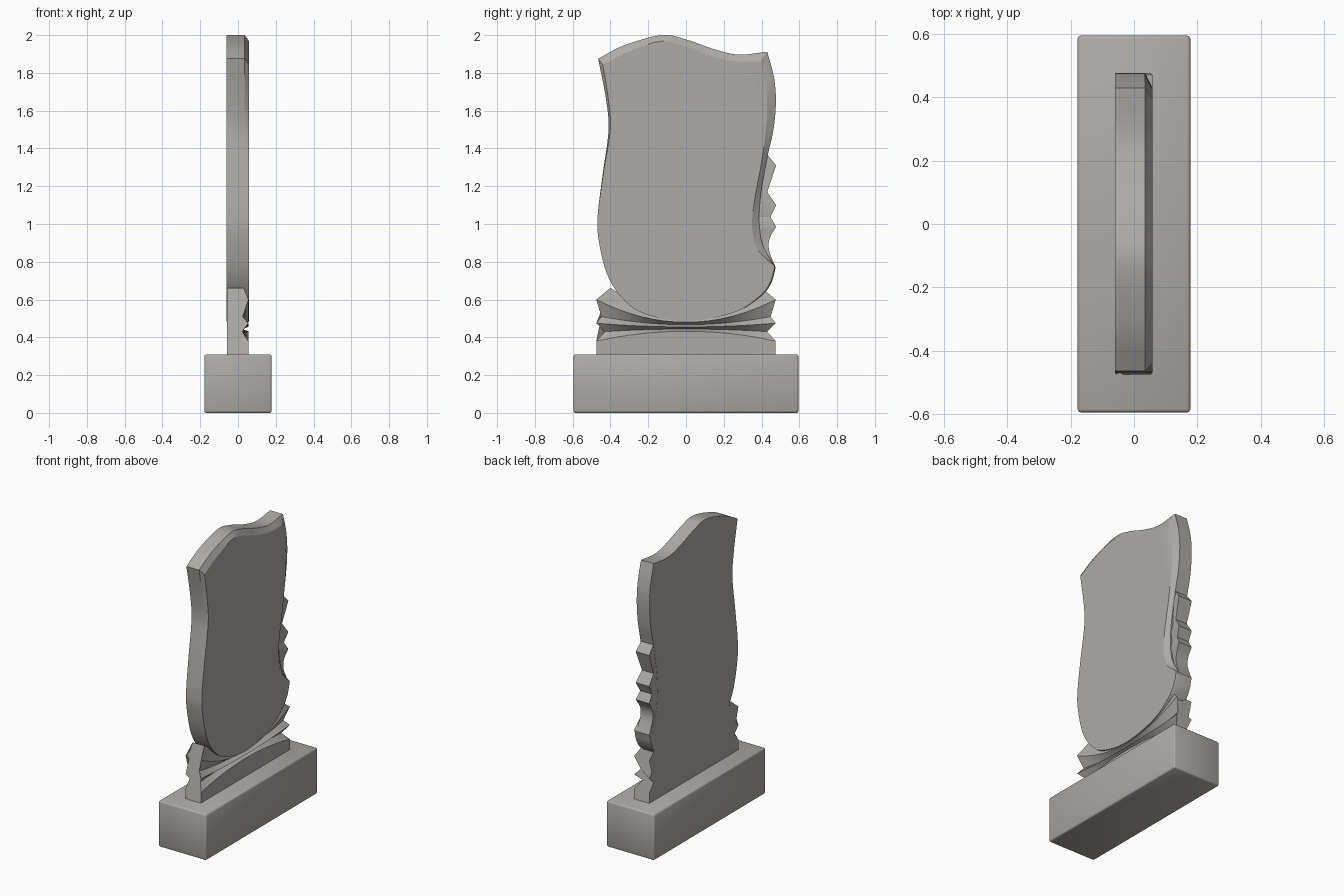
import bpy, bmesh, math
from mathutils import Vector

stone = bpy.data.materials.new("grey stone")
stone.diffuse_color = (0.42, 0.41, 0.385, 1)

BACK, EDGE, FACE = -0.06, 0.035, 0.058


def finish(bm, name, angle):
    bmesh.ops.recalc_face_normals(bm, faces=bm.faces)
    me = bpy.data.meshes.new(name)
    bm.to_mesh(me)
    bm.free()
    ob = bpy.data.objects.new(name, me)
    bpy.context.collection.objects.link(ob)
    me.materials.append(stone)
    bpy.ops.object.select_all(action='DESELECT')
    ob.select_set(True)
    bpy.context.view_layer.objects.active = ob
    bpy.ops.object.shade_smooth_by_angle(angle=math.radians(angle))
    return ob


def spline(pts, n=6):
    """Catmull-Rom curve through the points, last point left out."""
    p = [Vector(q) for q in pts]
    p = [2 * p[0] - p[1]] + p + [2 * p[-1] - p[-2]]
    out = []
    for a, b, c, d in zip(p, p[1:], p[2:], p[3:]):
        for i in range(n):
            t = i / n
            out.append(0.5 * (2 * b + (c - a) * t + (2 * a - 5 * b + 4 * c - d) * t * t
                              + (3 * b - a - 3 * c + d) * t ** 3))
    return out


def loft(name, rings, angle, closed_rows=False):
    """Skin closed rings, cap the first and last ring."""
    bm = bmesh.new()
    vs = [[bm.verts.new(p) for p in r] for r in rings]
    m = len(rings[0])
    for r, s in zip(vs, vs[1:]):
        for i in range(m):
            j = (i + 1) % m
            bm.faces.new((r[i], r[j], s[j], s[i]))
    bm.faces.new(vs[0])
    bm.faces.new(vs[-1])
    return finish(bm, name, angle)


# plinth block
bm = bmesh.new()
bmesh.ops.create_cube(bm, size=1)
for v in bm.verts:
    v.co = Vector((v.co.x * 0.356, v.co.y * 1.19, (v.co.z + 0.5) * 0.31))
bmesh.ops.bevel(bm, geom=bm.edges[:], offset=0.01, segments=2, profile=0.5, affect='EDGES')
finish(bm, "plinth", 60)

# headstone slab: outer edge (y, z) and the inner edge of its front chamfer (y, z)
lower_left = [(0.475, 0.77, 0.47, 0.775), (0.45, 0.685, 0.445, 0.69), (0.39, 0.61, 0.387, 0.615),
              (0.25, 0.53, 0.25, 0.53), (0, 0.485, 0, 0.485), (-0.22, 0.525, -0.22, 0.525),
              (-0.34, 0.61, -0.34, 0.61), (-0.42, 0.74, -0.42, 0.74), (-0.463, 0.92, -0.463, 0.92),
              (-0.467, 1.05, -0.467, 1.05), (-0.44, 1.27, -0.437, 1.27), (-0.41, 1.5, -0.401, 1.5),
              (-0.425, 1.67, -0.411, 1.66), (-0.465, 1.875, -0.44, 1.843)]
top = [(-0.465, 1.875, -0.44, 1.843), (-0.33, 1.945, -0.31, 1.91), (-0.13, 2.0, -0.14, 1.967),
       (0, 1.977, -0.02, 1.945), (0.15, 1.925, 0.13, 1.89), (0.28, 1.897, 0.26, 1.862),
       (0.43, 1.912, 0.395, 1.86)]
right = [(0.43, 1.912, 0.395, 1.86), (0.465, 1.78, 0.422, 1.73), (0.476, 1.65, 0.43, 1.6),
         (0.463, 1.5, 0.417, 1.45), (0.43, 1.35, 0.395, 1.3), (0.395, 1.15, 0.362, 1.12),
         (0.388, 1.0, 0.35, 0.99), (0.41, 0.88, 0.375, 0.87), (0.475, 0.77, 0.47, 0.775)]
outline = spline([Vector(p) for p in lower_left]) + spline(top) + spline(right)
loft("headstone_slab", [[(BACK, p[0], p[1]) for p in outline],
                        [(EDGE, p[0], p[1]) for p in outline],
                        [(FACE, p[2], p[3]) for p in outline]], 25)

# pleated foot: end y, end z, middle z, front x of every fold
folds = [(0.475, 0.29, 0.29, 0.055), (0.475, 0.38, 0.432, 0.055), (0.43, 0.43, 0.444, 0.022),
         (0.475, 0.475, 0.455, 0.055), (0.448, 0.51, 0.467, 0.025), (0.475, 0.6, 0.48, 0.055),
         (0.40, 0.662, 0.53, 0.03)]
rings = []
for k in range(25):
    s = k / 12 - 1
    front = [(x, s * y, zm + (ze - zm) * s * s) for y, ze, zm, x in folds]
    rings.append(front + [(BACK + 0.001, y, z) for x, y, z in reversed(front)])
loft("pleated_foot", rings, 20)

# jagged edge on the right side: y, z, front x
hollow = [(0.477, 0.985, 0.042), (0.443, 0.925, 0.033), (0.44, 0.86, 0.033), (0.475, 0.77, 0.04)]
teeth = [(0.425, 1.375, 0.03), (0.477, 1.31, 0.042), (0.43, 1.17, 0.028), (0.477, 1.10, 0.042),
         (0.447, 1.037, 0.03)] + [tuple(p) for p in spline(hollow, 4)] + [hollow[-1], (0.44, 0.69, 0.03)]
loft("jagged_edge", [[(x - 0.01, 0.38, z), (x, y, z), (BACK + 0.001, y, z), (BACK + 0.001, 0.38, z)]
                     for y, z, x in teeth], 20)
